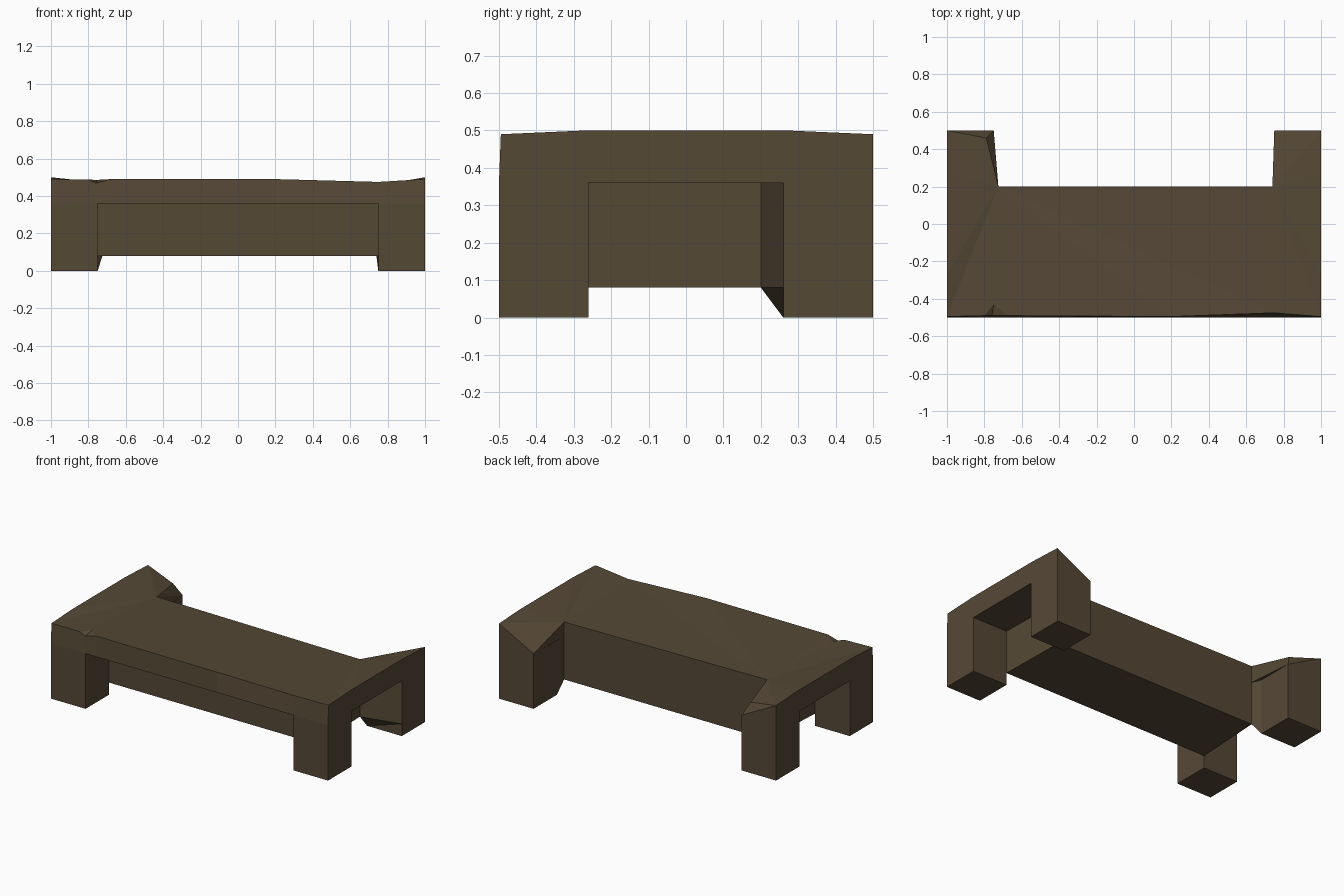
import bpy, bmesh

cube = bpy.data.objects.get("Cube")
if cube:
    bpy.data.objects.remove(cube, do_unlink=True)

# Single weathered brown colour
brown = bpy.data.materials.new("dark_brown")
colour = (0.091, 0.065, 0.036, 1)
brown.diffuse_color = colour
brown.use_nodes = True
bsdf = brown.node_tree.nodes["Principled BSDF"]
bsdf.inputs["Base Color"].default_value = colour
bsdf.inputs["Roughness"].default_value = 1

FRONT, BACK, INNER, UNDER, BODY = -0.5, 0.5, 0.75, 0.36, 0.08


def prism(name, points):
    """Column over an outline of (x, y, bottom, top, optional top y).
    The top is a fan from the first point."""
    bm = bmesh.new()
    low, high = [], []
    for x, y, zb, zt, *top_y in points:
        v = bm.verts.new((x, y, zb))
        low.append(v)
        flat = abs(zt - zb) < 1e-4
        high.append(v if flat else bm.verts.new((x, top_y[0] if top_y else y, zt)))
    bm.faces.new(low)
    n = len(points)
    for i in range(1, n - 1):
        bm.faces.new((high[0], high[i], high[i + 1]))
    for i in range(n):
        j = (i + 1) % n
        ring = list(dict.fromkeys((low[i], low[j], high[j], high[i])))
        if len(ring) > 2:
            bm.faces.new(ring)
    bmesh.ops.recalc_face_normals(bm, faces=bm.faces)
    mesh = bpy.data.meshes.new(name)
    bm.to_mesh(mesh)
    bm.free()
    mesh.materials.append(brown)
    obj = bpy.data.objects.new(name, mesh)
    bpy.context.collection.objects.link(obj)
    return obj


def block(name, x0, x1, y0, y1, zb, zt):
    prism(name, [(x, y, zb, zt) for x, y in
                 ((x0, y0), (x1, y0), (x1, y1), (x0, y1))])


# Legs, with angled gussets joining the back legs to the body
for side, s, corner in (("left", 1, 0.74), ("right", -1, 0.725)):
    block(f"{side}_front_leg", s * INNER, s, FRONT, -0.26, 0, UNDER)
    block(f"{side}_back_leg", s * INNER, s, 0.26, BACK, 0, UNDER)
    prism(f"{side}_gusset", [(s * corner, 0.2, BODY, UNDER),
                             (s, 0.26, BODY, UNDER),
                             (s * INNER, 0.26, 0, UNDER)])

# Hanging central body
prism("central_body", [(-INNER, -0.26, BODY, UNDER), (INNER, -0.26, BODY, UNDER),
                       (0.74, 0.2, BODY, UNDER), (-0.725, 0.2, BODY, UNDER)])

# Shared corners of the worn top
right_back = (-0.725, 0.2, UNDER, 0.47)
left_back = (0.74, 0.2, UNDER, 0.455)
left_front = (INNER, FRONT, UNDER, 0.475, -0.475)
chip_back = (-0.75, -0.43, UNDER, 0.486)
chip_inner = (-0.68, FRONT, UNDER, 0.49, -0.49)
chip_outer = (-0.8, FRONT, UNDER, 0.487, -0.49)
leg_ridge = (-0.79, 0.46, UNDER, 0.44)


def end_edge(s):
    """Slightly bowed outer edge, front to back."""
    return [(s, FRONT, UNDER, 0.49, -0.495), (s, -0.27, UNDER, 0.5),
            (s, 0.27, UNDER, 0.5), (s, BACK, UNDER, 0.49)]


# Top slab
prism("top_middle", [right_back, chip_back, chip_inner,
                     (0.2, FRONT, UNDER, 0.49, -0.495), left_front, left_back])
prism("top_left_end", [left_back, left_front] + end_edge(1) +
      [(INNER, BACK, UNDER, UNDER)])
prism("top_right_end", [right_back, chip_back, chip_outer] + end_edge(-1) + [leg_ridge])
prism("right_back_slope", [leg_ridge, (-1, BACK, UNDER, 0.49),
                           (-INNER, BACK, UNDER, UNDER), right_back])
prism("front_chip", [chip_back, chip_outer,
                     (-0.76, FRONT, UNDER, 0.468, -0.49), chip_inner])
